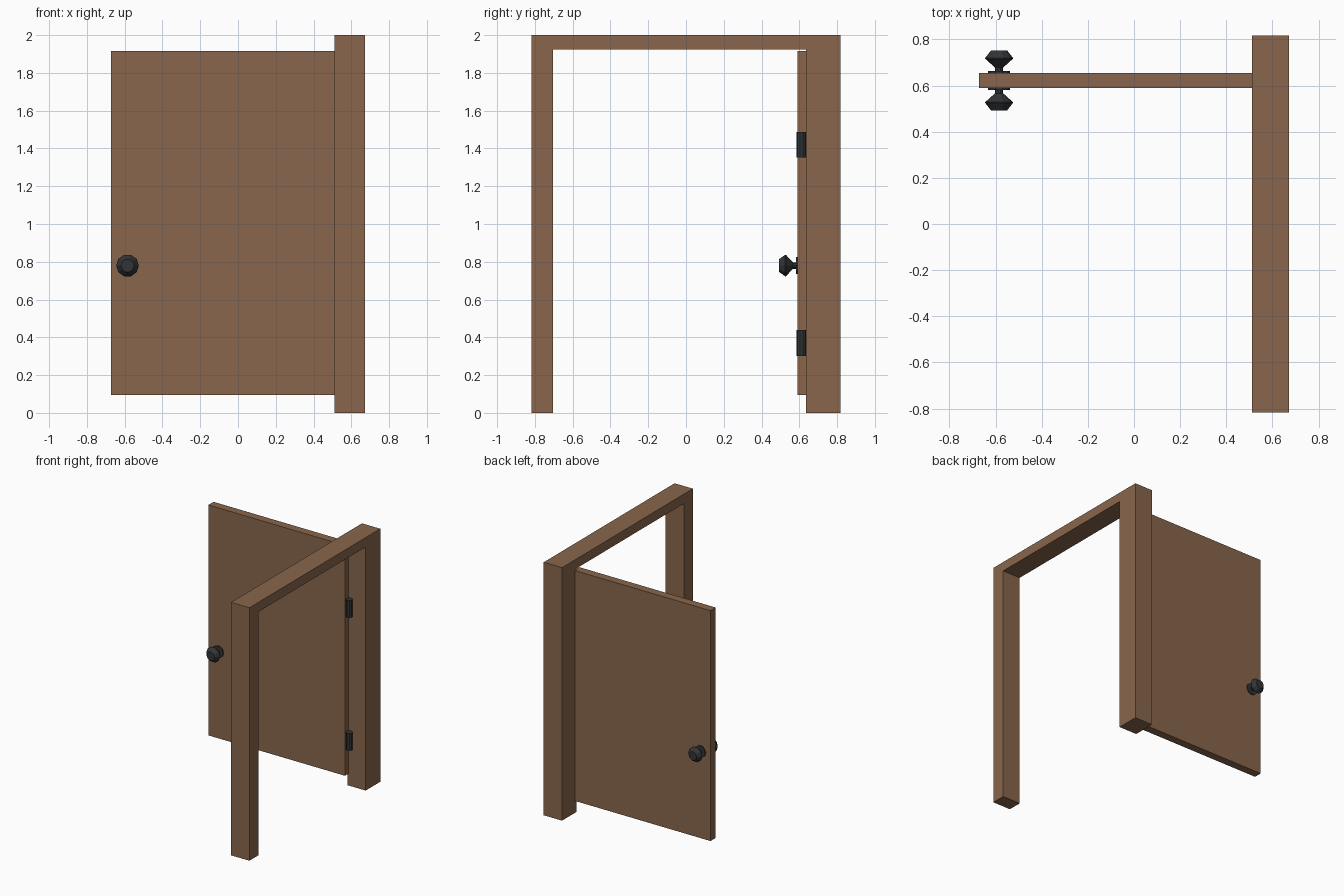
import bpy, bmesh, math
from mathutils import Matrix, Vector

if "Cube" in bpy.data.objects:
    bpy.data.objects.remove(bpy.data.objects["Cube"], do_unlink=True)


def material(name, rgb):
    mat = bpy.data.materials.new(name)
    mat.use_nodes = True
    mat.diffuse_color = (*rgb, 1)
    mat.node_tree.nodes["Principled BSDF"].inputs["Base Color"].default_value = (*rgb, 1)
    return mat


wood = material("brown_wood", (0.25, 0.132, 0.072))
iron = material("dark_iron", (0.032, 0.034, 0.036))


def finish(bm, name, mat):
    bmesh.ops.recalc_face_normals(bm, faces=bm.faces)
    mesh = bpy.data.meshes.new(name)
    bm.to_mesh(mesh)
    bm.free()
    mesh.materials.append(mat)
    obj = bpy.data.objects.new(name, mesh)
    bpy.context.collection.objects.link(obj)
    return obj


def box(name, low, high, mat):
    low, high = Vector(low), Vector(high)
    bm = bmesh.new()
    bmesh.ops.create_cube(bm, size=1)
    bmesh.ops.scale(bm, vec=high - low, verts=bm.verts)
    bmesh.ops.translate(bm, vec=(low + high) / 2, verts=bm.verts)
    return finish(bm, name, mat)


def lathe_y(name, profile, centre, side, mat, sides=10):
    """Spin (radius, distance) points around the y axis, with capped ends."""
    bm = bmesh.new()
    rings = []
    for radius, dist in profile:
        ring = []
        for i in range(sides):
            a = math.tau * i / sides
            offset = Vector((radius * math.cos(a), side * dist, radius * math.sin(a)))
            ring.append(bm.verts.new(Vector(centre) + offset))
        rings.append(ring)
    for a, b in zip(rings, rings[1:]):
        for i in range(sides):
            j = (i + 1) % sides
            bm.faces.new((a[i], a[j], b[j], b[i]))
    bm.faces.new(rings[0])
    bm.faces.new(rings[-1])
    return finish(bm, name, mat)


# Door frame: one doorway outline in the yz plane, extruded along x
frame_in, frame_out = 0.512, 0.672
outline = [(-0.817, 0), (-0.817, 2), (0.817, 2), (0.817, 0),
           (0.635, 0), (0.635, 1.925), (-0.704, 1.925), (-0.704, 0)]
bm = bmesh.new()
face = bm.faces.new([bm.verts.new((frame_in, y, z)) for y, z in outline])
extruded = bmesh.ops.extrude_face_region(bm, geom=[face], use_keep_orig=True)
moved = [v for v in extruded["geom"] if isinstance(v, bmesh.types.BMVert)]
bmesh.ops.translate(bm, vec=(frame_out - frame_in, 0, 0), verts=moved)
finish(bm, "door_frame", wood)

# Open door leaf
box("door", (-0.673, 0.59, 0.094), (0.522, 0.655, 1.915), wood)

# Hinge barrels beside the door edge
for name, z in (("lower_hinge", 0.37), ("upper_hinge", 1.42)):
    bm = bmesh.new()
    bmesh.ops.create_cone(bm, cap_ends=True, segments=10, radius1=0.026, radius2=0.026,
                          depth=0.136, matrix=Matrix.Translation((0.545, 0.611, z)))
    finish(bm, name, iron)

# Knobs with backing plates on both faces of the door
knob = [(0.048, 0.03), (0.048, 0.041), (0.018, 0.041), (0.018, 0.056),
        (0.06, 0.094), (0.06, 0.098), (0.035, 0.13)]
for name, side in (("front_knob", -1), ("back_knob", 1)):
    lathe_y(name, knob, (-0.585, 0.6225, 0.78), side, iron)
